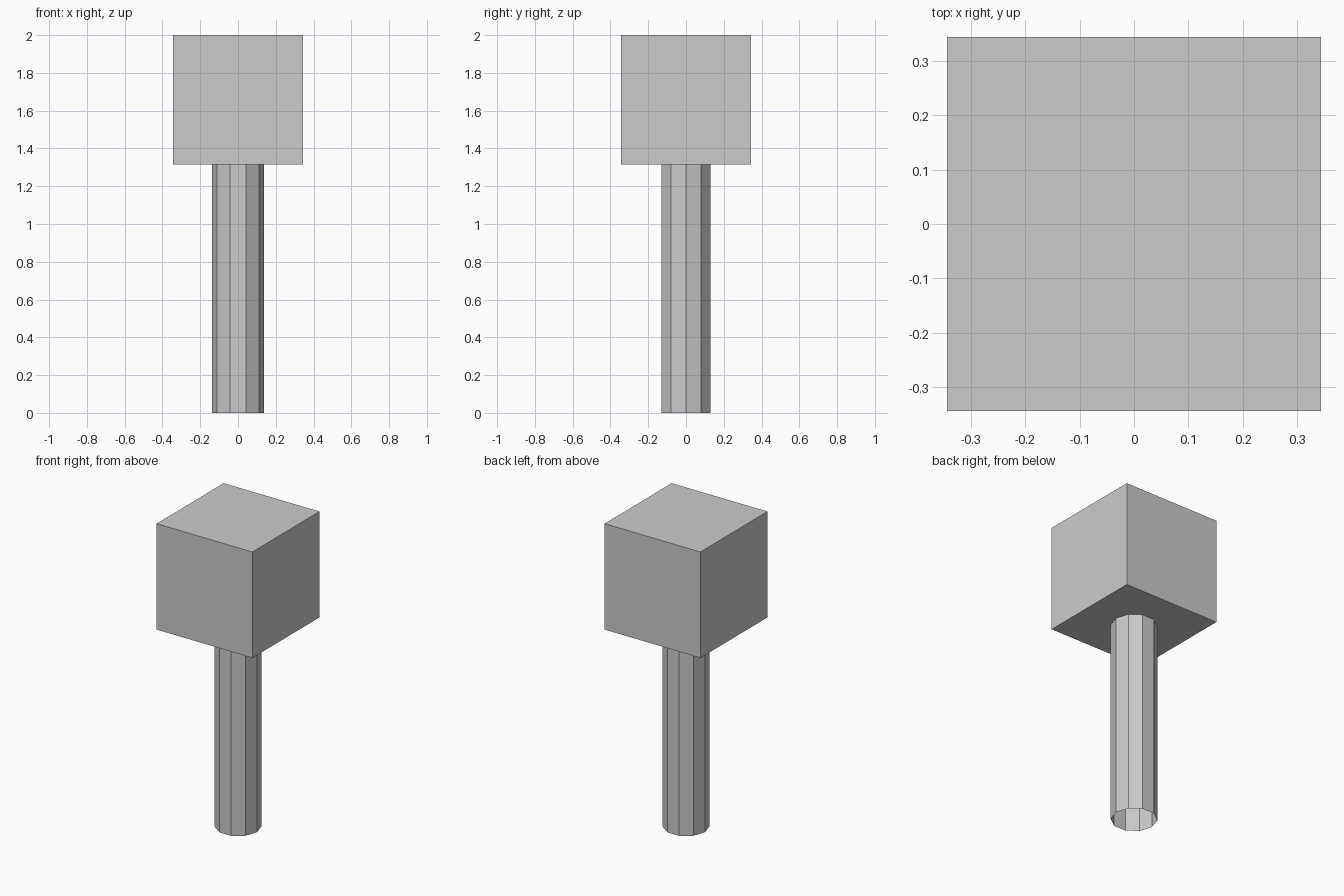
import bpy

if "Cube" in bpy.data.objects:
    bpy.data.objects.remove(bpy.data.objects["Cube"])

SIZE = 0.686          # edge length of the cube head
HEIGHT = 2.0
RADIUS = 0.137        # ten-sided hollow shaft
SHAFT_TOP = HEIGHT - SIZE

# Cube head
bpy.ops.mesh.primitive_cube_add(size=SIZE, location=(0, 0, HEIGHT - SIZE / 2))
bpy.context.object.name = "head"

# Open-ended shaft with a corner pointing along x
bpy.ops.mesh.primitive_cylinder_add(
    vertices=10, radius=RADIUS, depth=SHAFT_TOP, end_fill_type='NOTHING',
    location=(0, 0, SHAFT_TOP / 2), rotation=(0, 0, 1.5707963))
bpy.context.object.name = "shaft"
